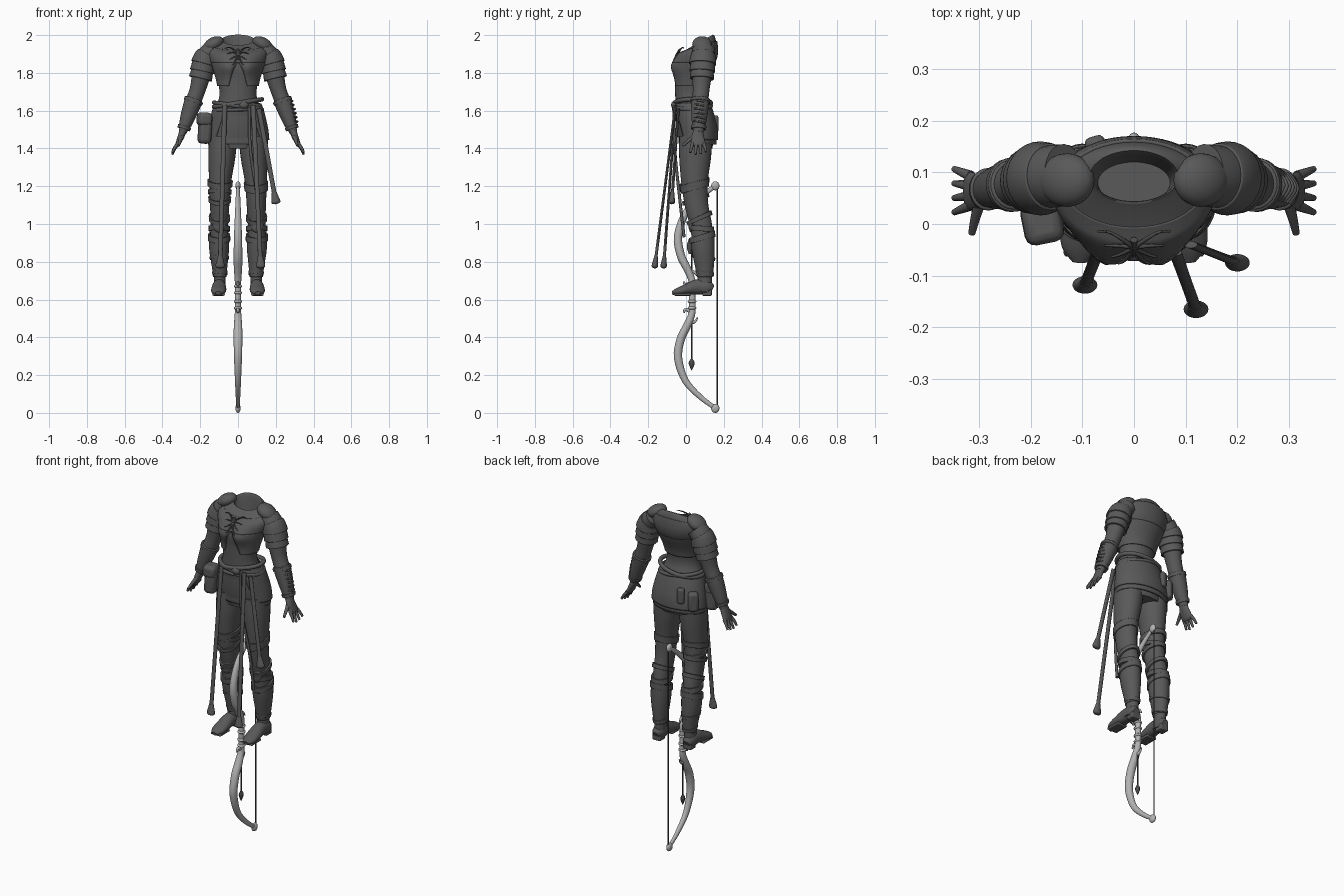
import bpy, math
from mathutils import Vector

if "Cube" in bpy.data.objects:
    bpy.data.objects.remove(bpy.data.objects["Cube"])


def material(name, v):
    m = bpy.data.materials.new(name)
    m.use_nodes = True
    m.diffuse_color = (v, v, v, 1)
    m.node_tree.nodes["Principled BSDF"].inputs["Base Color"].default_value = (v, v, v, 1)
    return m


LEATHER = material("dark grey leather", 0.1)
CORD = material("charcoal cord", 0.07)
BOW = material("pale grey wood", 0.45)
built = []


def sample(rings, t):
    """Smooth ring (x, y, z, rx, ry, gap, tilt) at parameter t."""
    n = len(rings)
    i = min(int(t), n - 2)
    f = t - i
    a, b, c, d = (rings[max(0, min(n - 1, k))] for k in (i - 1, i, i + 1, i + 2))
    pad = lambda r: tuple(r) + (0,) * (7 - len(r))
    return [q + f * (r - p) / 2 + f * f * (p - 2.5 * q + 2 * r - s / 2) + f ** 3 * (1.5 * (q - r) + (s - p) / 2)
            for p, q, r, s in zip(pad(a), pad(b), pad(c), pad(d))]


def bust(p):
    """Push the chest forward in two soft mounds."""
    if p.y < 0.04:
        p.y -= 0.022 * math.exp(-((abs(p.x) - 0.06) / 0.04) ** 2 - ((p.z - 1.835) / 0.045) ** 2)
    return p


def loft(name, rings, mat=LEATHER, caps=True, flat=False, seg=28, sub=4, thick=0.0, shape=None):
    steps = (len(rings) - 1) * sub
    rows = [sample(rings, k / sub) for k in range(steps + 1)]
    centre = [Vector(r[:3]) for r in rows]
    verts, faces = [], []
    is_open = any(r[5] for r in rows)
    cols = seg + 1 if is_open else seg
    for k, r in enumerate(rows):
        t = Vector((0, 0, 1)) if flat else (centre[min(k + 1, steps)] - centre[max(k - 1, 0)]).normalized()
        u = (Vector((1, 0, 0)) - t * t.x).normalized()
        v = t.cross(u)
        gap = math.radians(max(r[5], 0))
        for j in range(cols):
            a = -math.pi / 2 + gap + (2 * math.pi - 2 * gap) * j / seg
            p = centre[k] + u * max(r[3], 0.001) * math.cos(a) + v * max(r[4], 0.001) * math.sin(a)
            p.z += r[6] * (p.y - r[1])
            verts.append(shape(p) if shape else p)
    for k in range(steps):
        for j in range(seg):
            n = (j + 1) % cols
            faces.append((k * cols + j, k * cols + n, (k + 1) * cols + n, (k + 1) * cols + j))
    if caps:
        faces.append(tuple(reversed(range(cols))))
        faces.append(tuple(steps * cols + j for j in range(cols)))
    me = bpy.data.meshes.new(name)
    me.from_pydata(verts, [], faces)
    me.materials.append(mat)
    ob = bpy.data.objects.new(name, me)
    bpy.context.collection.objects.link(ob)
    built.append(ob)
    if thick:
        mod = ob.modifiers.new("thickness", "SOLIDIFY")
        mod.thickness, mod.offset = thick, -1
    return ob


def at_z(rings, z):
    ts = [k / 40 for k in range((len(rings) - 1) * 40 + 1)]
    return min(ts, key=lambda t: abs(sample(rings, t)[2] - z))


def band(name, path, t0, t1, g0, g1, gaps=(0, 0), tilt=0, **kw):
    """Shell that follows part of a limb, grown from g0 to g1."""
    rows = []
    for k in range(5):
        f = k / 4
        r = sample(path, t0 + (t1 - t0) * f)
        g = g0 + (g1 - g0) * f
        rows.append((*r[:3], r[3] + g, r[4] + g, gaps[0] + (gaps[1] - gaps[0]) * f, r[6] + tilt))
    return loft(name, rows, caps=False, thick=0.01, **kw)


def tube(name, pts, r, mat=LEATHER, end=None, seg=10):
    n = len(pts) - 1
    e = r if end is None else end
    return loft(name, [(*p, r + (e - r) * k / n, r + (e - r) * k / n) for k, p in enumerate(pts)], mat, seg=seg)


def ball(name, loc, scale, mat=LEATHER, rot=(0, 0, 0)):
    bpy.ops.mesh.primitive_uv_sphere_add(segments=24, ring_count=14, location=loc, rotation=rot)
    ob = bpy.context.object
    ob.name, ob.scale = name, scale
    ob.data.materials.append(mat)
    built.append(ob)


def box(name, loc, size, bevel, rot=(0, 0, 0)):
    bpy.ops.mesh.primitive_cube_add(size=1, location=loc, rotation=rot)
    ob = bpy.context.object
    ob.name, ob.scale = name, size
    bpy.ops.object.transform_apply(location=False, rotation=False, scale=True)
    ob.data.materials.append(LEATHER)
    mod = ob.modifiers.new("round", "BEVEL")
    mod.width, mod.segments = bevel, 3
    built.append(ob)


def hoop(name, cy, z, rx, ry, slope, r):
    cu = bpy.data.curves.new(name, "CURVE")
    cu.dimensions, cu.bevel_depth, cu.bevel_resolution = "3D", r, 2
    sp = cu.splines.new("POLY")
    sp.points.add(39)
    for k, p in enumerate(sp.points):
        a = k * math.tau / 40
        p.co = (rx * math.cos(a), cy + ry * math.sin(a), z + slope * math.cos(a), 1)
    sp.use_cyclic_u = True
    cu.materials.append(LEATHER)
    bpy.context.collection.objects.link(bpy.data.objects.new(name, cu))


# Torso with hollow neck, vest and skirt
torso = [(0, .055, 1.40, .13, .085), (0, .05, 1.5, .148, .098), (0, .035, 1.6, .125, .09),
         (0, .02, 1.68, .098, .077), (0, .025, 1.76, .108, .083), (0, .042, 1.84, .132, .1),
         (0, .062, 1.9, .15, .1), (0, .077, 1.94, .137, .083, 0, .25), (0, .09, 1.97, .093, .058, 0, .5)]
loft("torso", torso + [(0, .09, 1.965, .082, .046, 0, .5), (0, .08, 1.88, .07, .04)], flat=True, seg=40, shape=bust)
band("vest", torso, at_z(torso, 1.73), at_z(torso, 1.855), .008, .008, (28, 1), flat=True, seg=40, shape=bust)
band("vest_yoke", torso, at_z(torso, 1.855), at_z(torso, 1.945), .008, .006, flat=True, seg=40, shape=bust)
skirt = [(0, .062, 1.42, .16, .1), (0, .058, 1.5, .153, .102), (0, .04, 1.6, .131, .097), (0, .03, 1.64, .116, .088)]
loft("skirt", skirt, caps=False, flat=True, seg=40, thick=.008)
band("over_skirt", skirt, .4, 2.9, .008, .006, (48, 18), flat=True, seg=40)
for z, slope, r in ((1.64, .02, .012), (1.625, -.018, .011), (1.605, .004, .009)):
    hoop("belt", .036, z, .127, .096, slope, r)
ball("belt_knot", (.03, -.062, 1.63), (.025, .017, .02))

# Chest ornament: paired curling leaves
def chest(x, z):
    r = sample(torso, at_z(torso, z))
    y = r[1] - (r[4] + .008) * math.sqrt(max(0, 1 - (x / r[3]) ** 2))
    return bust(Vector((x, y - .002, z)))


for s in (-1, 1):
    for k in range(4):
        reach, rise = .07 - .013 * k, .03 - .02 * k
        pts = [chest(s * reach * f, 1.905 - .012 * k * f + rise * math.sin(f * 2.2)) for f in (.05, .35, .7, 1)]
        tube("chest_leaf", pts, .005, CORD, .002, 8)
tube("chest_stem", [chest(0, z) for z in (1.925, 1.9, 1.87)], .007, CORD, .003, 8)

# Arms, sleeves, bracers and hands
arm = [(.135, .095, 1.925, .05, .06), (.172, .09, 1.875, .056, .06), (.194, .085, 1.79, .05, .052),
       (.214, .08, 1.71, .042, .044), (.24, .075, 1.64, .041, .042), (.268, .07, 1.56, .034, .036),
       (.293, .065, 1.485, .021, .027)]
for s in (-1, 1):
    side = "left" if s > 0 else "right"
    mir = lambda rows: [(s * r[0], *r[1:]) for r in rows]
    path = mir(arm)
    loft(side + "_arm", path)
    ball(side + "_shoulder_pad", (s * .13, .085, 1.952), (.058, .052, .036), rot=(0, s * .5, 0))
    for k in range(3):
        band(side + "_sleeve_layer", path, .7 + .45 * k, 1.35 + .45 * k, .004, .014)
    band(side + "_bracer", path, 3.7, 5.6, .006, .004)
    for t in (3.75, 5.5):
        band(side + "_bracer_cuff", path, t, t + .2, .01, .01)
    loft(side + "_palm", mir([(.29, .065, 1.495, .02, .025), (.303, .062, 1.46, .017, .034),
                              (.318, .064, 1.425, .013, .037), (.324, .064, 1.412, .008, .03)]))
    for k in range(4):
        y, drop = .036 + .019 * k, .06 - .01 * abs(k - 1.3)
        tube(side + "_finger", mir([(.316, y, 1.428), (.334, y + .005 * (k - 1.5), 1.428 - drop / 2),
                                    (.348, y + .009 * (k - 1.5), 1.425 - drop)]), .0105, LEATHER, .006)
    tube(side + "_thumb", mir([(.298, .045, 1.465), (.307, .012, 1.44), (.314, -.018, 1.415)]), .012, LEATHER, .007)
for k in range(6):
    x, y, z, rx, ry = sample(arm, 3.95 + .27 * k)[:5]
    tube("bracer_lace", [(x + rx * .75, y - .028, z + .01), (x + rx + .009, y, z + .008), (x + rx * .75, y + .028, z)], .005)

# Legs, boots and straps
leg = [(.1, .095, .64, .033, .042), (.096, .1, .72, .031, .038), (.098, .097, .79, .038, .047),
       (.1, .09, .88, .047, .055), (.099, .08, .99, .046, .058), (.097, .056, 1.1, .051, .062),
       (.095, .045, 1.22, .058, .07), (.086, .048, 1.35, .071, .084), (.078, .052, 1.46, .075, .088)]
foot = [(.1, .14, .652, .02, .022), (.1, .115, .662, .034, .038), (.1, .06, .667, .036, .04), (.102, 0, .653, .04, .028),
        (.104, -.045, .641, .036, .02), (.105, -.073, .634, .015, .01)]
for s in (-1, 1):
    side = "left" if s > 0 else "right"
    path = [(s * r[0], *r[1:]) for r in leg]
    loft(side + "_leg", path)
    loft(side + "_foot", [(s * r[0], *r[1:]) for r in foot])
    box(side + "_heel", (s * .1, .112, .637), (.052, .05, .035), .006)
    box(side + "_sole", (s * .103, -.018, .627), (.066, .09, .014), .006)
    band(side + "_boot", path, at_z(path, .72), at_z(path, .93), .004, .007)
    straps = [(.93, .03, .012), (.975, .028, .01), (1.03, .022, .009), (.74, .02, .008)]
    straps += [(1.13, .022, .008), (1.17, .022, .008), (1.215, .026, .009), (.82, .016, .01)] if s < 0 else [(1.2, .04, .007)]
    for k, (z, h, g) in enumerate(straps):
        band(side + "_leg_strap", path, at_z(path, z - h / 2), at_z(path, z + h / 2), g, g, tilt=.2 * (-1) ** k)
    ball(side + "_knee_guard", (s * .099, .028, 1.0), (.036, .016, .045))

# Pouches on the right hip
box("hip_pouch", (-.175, .005, 1.505), (.068, .075, .16), .022, (0, .06, .2))
box("pouch_flap", (-.178, .003, 1.555), (.075, .083, .07), .02, (0, .06, .2))
box("rear_pouch", (-.135, .125, 1.5), (.055, .045, .11), .015, (0, 0, .7))
box("small_pouch", (-.075, .155, 1.53), (.04, .03, .09), .012, (0, 0, .3))

# Hanging straps with weighted tips
for top, tip in (((.08, -.055, 1.63), (.12, -.165, .78)), ((-.07, -.055, 1.63), (-.095, -.118, .78)),
                 ((.11, -.04, 1.61), (.2, -.075, 1.12))):
    a, b = Vector(top), Vector(tip)
    d = (b - a).normalized()
    loft("hanging_strap", [(*a, .013, .007), (*(a.lerp(b, .5)), .012, .007), (*b, .012, .008)], seg=12)
    loft("strap_tip", [(*(b + d * h), w, w * .7) for h, w in ((-.05, .013), (-.02, .02), (0, .024), (.01, .02), (.015, .005))])
tube("left_thigh_cord", [(.06, -.065, 1.62), (.065, -.06, 1.4), (.1, -.035, 1.15), (.11, -.01, .93)], .008)

# Bow: mirrored limbs, grip, curled horns, tips and string
MID = .613
limb = [(.155, .025, .008, .011), (.075, .085, .012, .014), (-.003, .17, .016, .018), (-.042, .29, .021, .022),
        (-.028, .39, .023, .022), (.005, .46, .022, .021), (.032, .53, .017, .018), (.032, .615, .015, .017)]
for s in (1, -1):
    place = "lower" if s > 0 else "upper"
    zz = lambda z: MID + s * (z - MID)
    loft(place + "_bow_limb", [(0, y, zz(z), rx, ry) for y, z, rx, ry in limb], BOW)
    tube(place + "_bow_horn", [(0, .03, zz(.535)), (0, -.002, zz(.548)), (0, -.012, zz(.53))], .012, BOW, .005)
    tube(place + "_bow_spur", [(0, .015, zz(.475)), (0, .045, zz(.482)), (0, .062, zz(.505))], .011, BOW, .004)
    ball(place + "_bow_tip", (0, .155, zz(.024)), (.014, .022, .024), BOW)
    for z in (.555, .59):
        ball("grip_bead", (0, .032, zz(z)), (.022, .023, .011), BOW)
tube("bow_string", [(0, .166, .03), (0, .166, 1.19)], .0035, CORD)

# Arrow resting along the bow
tube("arrow_shaft", [(0, .03, .27), (0, .03, .92)], .0045, CORD)
loft("arrow_head", [(0, .03, .225, .001, .001), (0, .03, .262, .012, .016), (0, .03, .285, .005, .006)], CORD, seg=8)
loft("arrow_fletching", [(0, .02, .84, .004, .005), (0, .02, .88, .005, .016), (0, .02, .92, .003, .006)], CORD, seg=8)

# Smooth shading with sharp edges kept
bpy.ops.object.select_all(action="DESELECT")
for ob in built:
    ob.select_set(True)
bpy.context.view_layer.objects.active = built[0]
bpy.ops.object.shade_smooth_by_angle(angle=math.radians(45))
